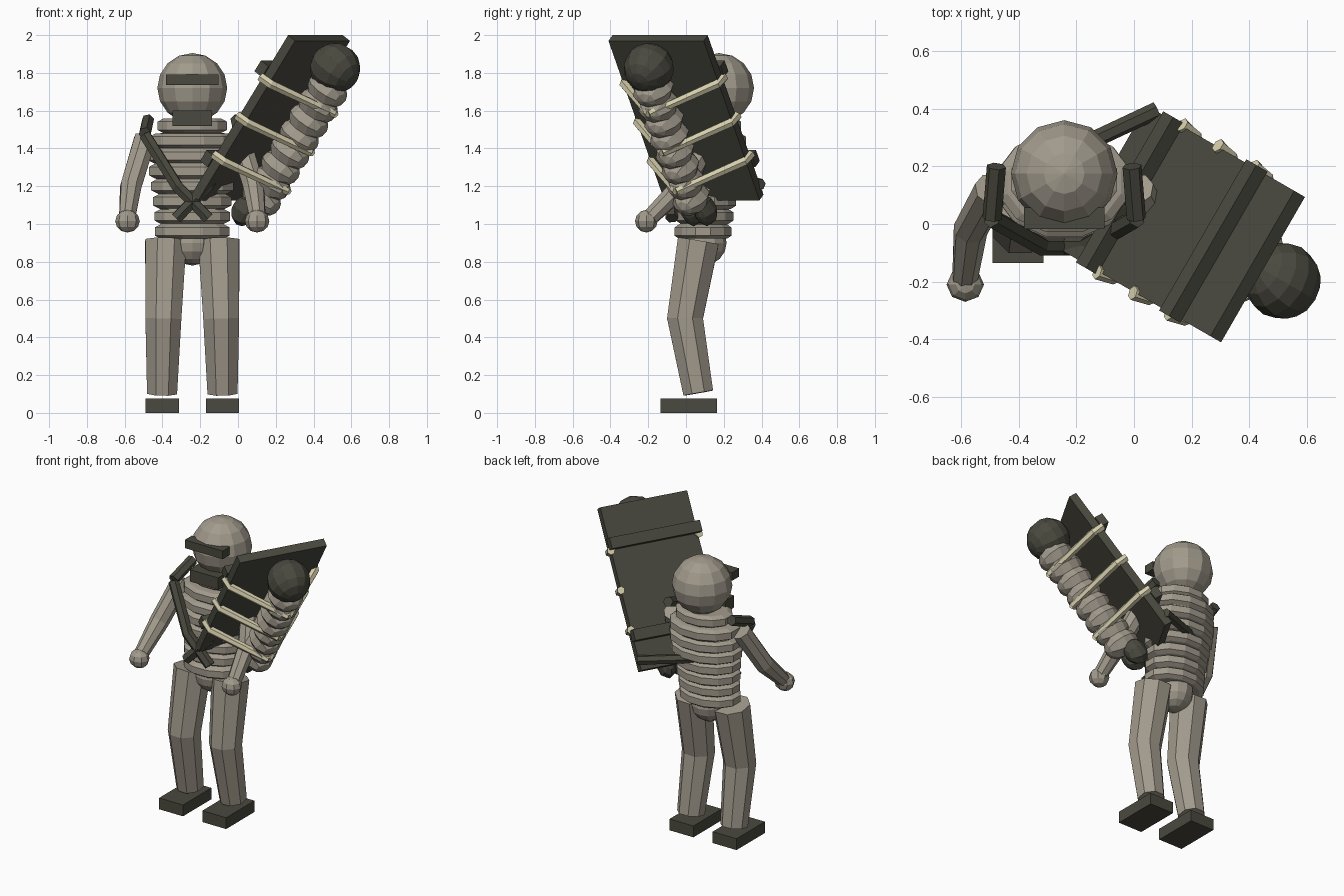
import bpy, bmesh, math
from mathutils import Vector, Matrix

cube = bpy.data.objects.get("Cube")
if cube:
    bpy.data.objects.remove(cube, do_unlink=True)


def material(name, rgb):
    m = bpy.data.materials.new(name)
    m.use_nodes = True
    m.diffuse_color = (*rgb, 1)
    m.node_tree.nodes["Principled BSDF"].inputs["Base Color"].default_value = (*rgb, 1)
    return m


TAUPE = material("warm taupe", (0.36, 0.325, 0.265))
DARK = material("dark olive grey", (0.068, 0.067, 0.050))
CREAM = material("pale cream", (0.66, 0.61, 0.41))
MID = -0.242  # centre line of the figure


def finish(bm, name, mat, matrix=None):
    if matrix:
        bmesh.ops.transform(bm, matrix=matrix, verts=bm.verts)
    bmesh.ops.recalc_face_normals(bm, faces=bm.faces)
    mesh = bpy.data.meshes.new(name)
    bm.to_mesh(mesh)
    bm.free()
    mesh.materials.append(mat)
    ob = bpy.data.objects.new(name, mesh)
    bpy.context.collection.objects.link(ob)
    return ob


def box(name, centre, size, mat, frame=Matrix()):
    bm = bmesh.new()
    bmesh.ops.create_cube(bm, size=1)
    finish(bm, name, mat, frame @ Matrix.Translation(centre) @ Matrix.Diagonal((*size, 1)))


def ball(name, centre, radii, mat, frame=Matrix(), segs=12, rings=8):
    bm = bmesh.new()
    bmesh.ops.create_uvsphere(bm, u_segments=segs, v_segments=rings, radius=1)
    finish(bm, name, mat, frame @ Matrix.Translation(centre) @ Matrix.Diagonal((*radii, 1)))


def loft(bm, rings):
    """Skin a list of vertex rings and cap both ends."""
    n = len(rings[0])
    for a, b in zip(rings, rings[1:]):
        for i in range(n):
            j = (i + 1) % n
            bm.faces.new((a[i], a[j], b[j], b[i]))
    bm.faces.new(rings[0])
    bm.faces.new(rings[-1])


def tube(name, path, radii, mat, sides=8):
    """Faceted limb through the path points with mitred bends."""
    bm = bmesh.new()
    pts = [Vector(p) for p in path]
    rings = []
    for k, (p, r) in enumerate(zip(pts, radii)):
        d = (pts[min(k + 1, len(pts) - 1)] - pts[max(k - 1, 0)]).normalized()
        side = d.cross(Vector((0, 1, 0.1))).normalized()
        up = side.cross(d)
        ring = []
        for i in range(sides):
            t = math.tau * (i + 0.5) / sides
            ring.append(bm.verts.new(p + r * (side * math.cos(t) + up * math.sin(t))))
        rings.append(ring)
    loft(bm, rings)
    finish(bm, name, mat)


# Ribbed torso: stacked bevelled rings with narrow grooves, leaning slightly back
bm = bmesh.new()
rings = []
widths = (0.205, 0.207, 0.215, 0.225, 0.238, 0.243, 0.235, 0.19)
for k, w in enumerate(widths):
    zc = 0.96 + 0.08 * k
    for inset, dz in ((0.032, -0.038), (0, -0.022), (0, 0.022), (0.032, 0.038)):
        r = w - inset
        cy = 0.09 + 0.009 * k
        rings.append([bm.verts.new((MID + r * math.cos(t), cy + 0.76 * r * math.sin(t), zc + dz))
                      for t in [math.tau * (i + 0.5) / 12 for i in range(12)]])
loft(bm, rings)
finish(bm, "ribbed_torso", TAUPE)
ball("pelvis", (MID, 0.09, 0.90), (0.115, 0.125, 0.12), TAUPE)

# Head with visor and chin guard
ball("head", (MID, 0.175, 1.72), (0.185, 0.185, 0.185), TAUPE)
box("visor", (MID, 0.02, 1.763), (0.28, 0.075, 0.055), DARK)
box("chin_guard", (MID, 0.03, 1.56), (0.21, 0.09, 0.08), DARK)

# Paired limbs and shoulder straps
for s, side in ((-1, "right"), (1, "left")):
    def at(x, y, z):
        return (MID + s * x, y, z)

    tube(side + "_leg", [at(0.14, 0.065, 0.91), at(0.153, -0.005, 0.5), at(0.16, 0.065, 0.105)],
         (0.118, 0.103, 0.086), TAUPE)
    box(side + "_foot", at(0.16, 0.015, 0.038), (0.177, 0.30, 0.076), DARK)
    tube(side + "_arm", [at(0.25, 0.12, 1.45), at(0.325, -0.02, 1.2), at(0.345, -0.195, 1.03)],
         (0.062, 0.06, 0.045), TAUPE)
    ball(side + "_hand", at(0.343, -0.21, 1.015), (0.065, 0.06, 0.06), TAUPE, segs=8, rings=6)
    tube(side + "_chest_strap", [at(0.25, 0.02, 1.47), at(0.08, -0.075, 1.2), at(-0.085, -0.075, 1.03)],
         (0.034, 0.034, 0.034), DARK, 6)
    tube(side + "_shoulder_strap", [at(0.25, 0.02, 1.48), at(0.235, 0.20, 1.55)],
         (0.034, 0.034), DARK, 6)

# Frame of the carried board: local x across, y along its length, z towards the carrier
yaw, tilt = math.radians(-30), math.radians(35)
d = Vector((math.cos(yaw), math.sin(yaw), 0))
across = Vector((math.sin(yaw), -math.cos(yaw), 0))
along = d * math.sin(tilt) + Vector((0, 0, math.cos(tilt)))
out = across.cross(along)
frame = Matrix((across, along, out)).transposed().to_4x4()
frame.translation = (0.173, 0, 1.5625)

box("carry_board", (0, 0, 0), (0.582, 1.03, 0.052), DARK, frame)
for y, name in ((-0.3, "lower"), (0.28, "upper")):
    box(name + "_board_batten", (0, y, 0.052), (0.605, 0.07, 0.055), DARK, frame)

# Segmented body lashed to the board, with a head ball and a foot ball
for k in range(8):
    ball("carried_segment_%d" % (k + 1), (0, -0.38 + 0.1 * k, -0.2),
         (0.098 + 0.002 * k, 0.085, 0.112), TAUPE, frame, segs=8, rings=6)
ball("carried_head", (0, 0.441, -0.172), (0.134, 0.134, 0.134), DARK, frame)
for s in (-1, 1):
    ball("carried_foot", (s * 0.04, -0.48, -0.17), (0.06, 0.09, 0.07), DARK, frame, segs=8, rings=6)

# Pale lashings running from the board edges over the segmented body
for k in (-1, 0, 1):
    y = 0.25 * k - 0.01
    for s in (-1, 1):
        tube("lashing", [frame @ Vector(p) for p in
                         ((s * 0.295, y, 0.035), (s * 0.285, y, -0.03), (0, y, -0.308))],
             (0.026, 0.026, 0.022), CREAM, 6)

# Strut holding the board to the carrier's back
tube("back_strut", [(0.08, 0.395, 1.21), (-0.25, 0.24, 1.25)], (0.03, 0.03), DARK, 6)
